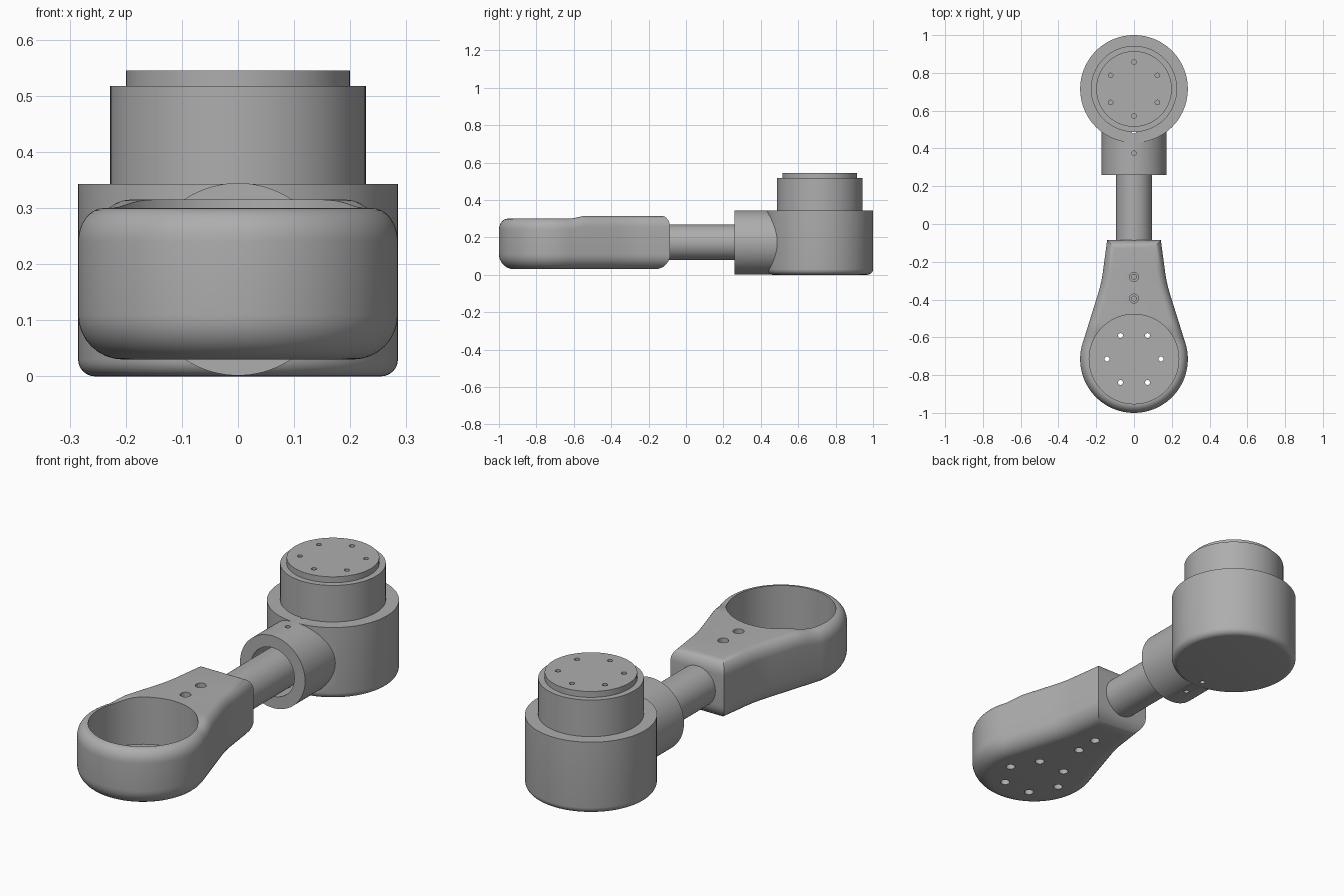
import bpy, bmesh, math
from mathutils import Vector

if "Cube" in bpy.data.objects:
    bpy.data.objects.remove(bpy.data.objects["Cube"])

steel = bpy.data.materials.new("grey_steel")
steel.diffuse_color = (0.42, 0.42, 0.42, 1)
steel.use_nodes = True
steel.node_tree.nodes["Principled BSDF"].inputs["Base Color"].default_value = steel.diffuse_color


def select(ob):
    bpy.ops.object.select_all(action='DESELECT')
    ob.select_set(True)
    bpy.context.view_layer.objects.active = ob


def finish(ob):
    ob.data.materials.clear()
    ob.data.materials.append(steel)
    select(ob)
    bpy.ops.object.shade_smooth_by_angle(angle=math.radians(32))


def from_bmesh(name, bm):
    bmesh.ops.recalc_face_normals(bm, faces=bm.faces)
    me = bpy.data.meshes.new(name)
    bm.to_mesh(me)
    bm.free()
    ob = bpy.data.objects.new(name, me)
    bpy.context.collection.objects.link(ob)
    return ob


def cylinder(name, r, a, b, seg=96):
    """Closed cylinder from point a to point b."""
    a, b = Vector(a), Vector(b)
    d = b - a
    bpy.ops.mesh.primitive_cylinder_add(
        vertices=seg, radius=r, depth=d.length, location=(a + b) / 2,
        rotation=d.to_track_quat('Z', 'Y').to_euler())
    ob = bpy.context.object
    ob.name = name
    bpy.ops.object.transform_apply()
    return ob


def boolean(ob, other, op='DIFFERENCE'):
    m = ob.modifiers.new("cut", 'BOOLEAN')
    m.operation, m.solver, m.object = op, 'EXACT', other
    select(ob)
    bpy.ops.object.modifier_apply(modifier=m.name)
    bpy.data.objects.remove(other)


def drill(ob, r, x, y, z0, z1, seg=20):
    boolean(ob, cylinder("drill", r, (x, y, z0), (x, y, z1), seg))


def bolt_circle(cy, r, start):
    return [(r * math.cos(start + i * math.pi / 3),
             cy + r * math.sin(start + i * math.pi / 3)) for i in range(6)]


BY, HY, ZC = 0.715, -0.715, 0.173      # housing, socket, shaft axis

# Motor housing: lathed drum with a rounded bottom edge
prof = [(0, 0)] + [(0.255 + 0.03 * math.sin(t), 0.03 - 0.03 * math.cos(t))
                   for t in [i * math.pi / 12 for i in range(7)]]
prof += [(0.285, 0.343), (0, 0.343)]
bm = bmesh.new()
vs = [bm.verts.new((x, BY, z)) for x, z in prof]
es = [bm.edges.new(p) for p in zip(vs, vs[1:])]
bmesh.ops.spin(bm, geom=vs + es, cent=(0, BY, 0), axis=(0, 0, 1),
               angle=2 * math.pi, steps=96)
bmesh.ops.remove_doubles(bm, verts=bm.verts, dist=1e-5)
housing = from_bmesh("housing", bm)

# Shaft sleeve joined to the drum, then bored and drilled
boolean(housing, cylinder("sleeve", 0.1715, (0, 0.26, ZC), (0, 0.6, ZC)), 'UNION')
boolean(housing, cylinder("bore", 0.115, (0, 0.2, ZC), (0, 0.53, ZC)))
for y in (0.375, 0.49):
    drill(housing, 0.012, 0, y, -0.05, 0.4)
finish(housing)

# Rotor neck and drilled output cap
finish(cylinder("rotor_neck", 0.228, (0, BY, 0.34), (0, BY, 0.517)))
cap = cylinder("output_cap", 0.2, (0, BY, 0.51), (0, BY, 0.545))
for x, y in bolt_circle(BY, 0.143, math.pi / 6):
    drill(cap, 0.012, x, y, 0.52, 0.6)
finish(cap)

# Connecting shaft
finish(cylinder("shaft", 0.095, (0, -0.43, ZC), (0, 0.46, ZC)))


# Socket arm: teardrop outline (right half, front to back)
def bezier(p0, p1, p2, n):
    return [Vector(p0) * (1 - t) ** 2 + Vector(p1) * 2 * t * (1 - t)
            + Vector(p2) * t * t for t in [i / n for i in range(n + 1)]]


half = [Vector((0.285 * math.cos(a), HY + 0.285 * math.sin(a)))
        for a in [math.radians(-90 + 110 * i / 40) for i in range(41)]]
flank0, flank1 = half[-1], Vector((0.192, -0.375))
half += [flank0.lerp(flank1, i / 12) for i in range(1, 12)]
half += bezier(flank1, (0.17, -0.305), (0.163, -0.24), 8)
half.append(Vector((0.142, -0.085)))
outline = half + [Vector((-p.x, p.y)) for p in reversed(half[1:])]
N = len(outline)


def inset(d):
    """Mitred inward offset of the closed outline."""
    res = []
    for i, p in enumerate(outline):
        e0 = (p - outline[i - 1]).normalized()
        e1 = (outline[(i + 1) % N] - p).normalized()
        n0, n1 = Vector((-e0.y, e0.x)), Vector((-e1.y, e1.x))
        res.append(p + (n0 + n1) * d / (1 + n0.dot(n1)))
    return res


def rise(y):
    """The top climbs slightly behind the cup."""
    t = min(max((y + 0.63) / 0.1, 0), 1)
    return 0.015 * t * t * (3 - 2 * t)


steps = [i * math.pi / 16 for i in range(9)]
layers = [(0.08 * (1 - math.sin(t)), 0.03 + 0.08 * (1 - math.cos(t)), 0) for t in steps]
layers += [(0.046 * (1 - math.cos(t)), 0.24 + 0.06 * math.sin(t), 1) for t in steps]
bm = bmesh.new()
rings = []
for d, z, top in layers:
    rings.append([bm.verts.new((p.x, p.y, z + top * rise(p.y))) for p in inset(d)])
for a, b in zip(rings, rings[1:]):
    for i in range(N):
        j = (i + 1) % N
        bm.faces.new((a[i], a[j], b[j], b[i]))
for ring in (rings[0], rings[-1]):      # caps built from mirrored pairs
    bm.faces.new((ring[0], ring[1], ring[-1]))
    for i in range(1, len(half) - 1):
        bm.faces.new((ring[i], ring[i + 1], ring[N - i - 1], ring[N - i]))
arm = from_bmesh("socket_arm", bm)

# Cup pocket, floor bolt holes and clamp screw holes
boolean(arm, cylinder("pocket", 0.237, (0, HY, 0.09), (0, HY, 0.5)))
for x, y in bolt_circle(HY, 0.143, 0):
    drill(arm, 0.013, x, y, -0.05, 0.15)
    drill(arm, 0.021, x, y, -0.05, 0.055)
for y in (-0.28, -0.395):
    drill(arm, 0.013, 0, y, -0.05, 0.4)
    drill(arm, 0.024, 0, y, 0.29, 0.4)
    drill(arm, 0.021, 0, y, -0.05, 0.055)
finish(arm)
